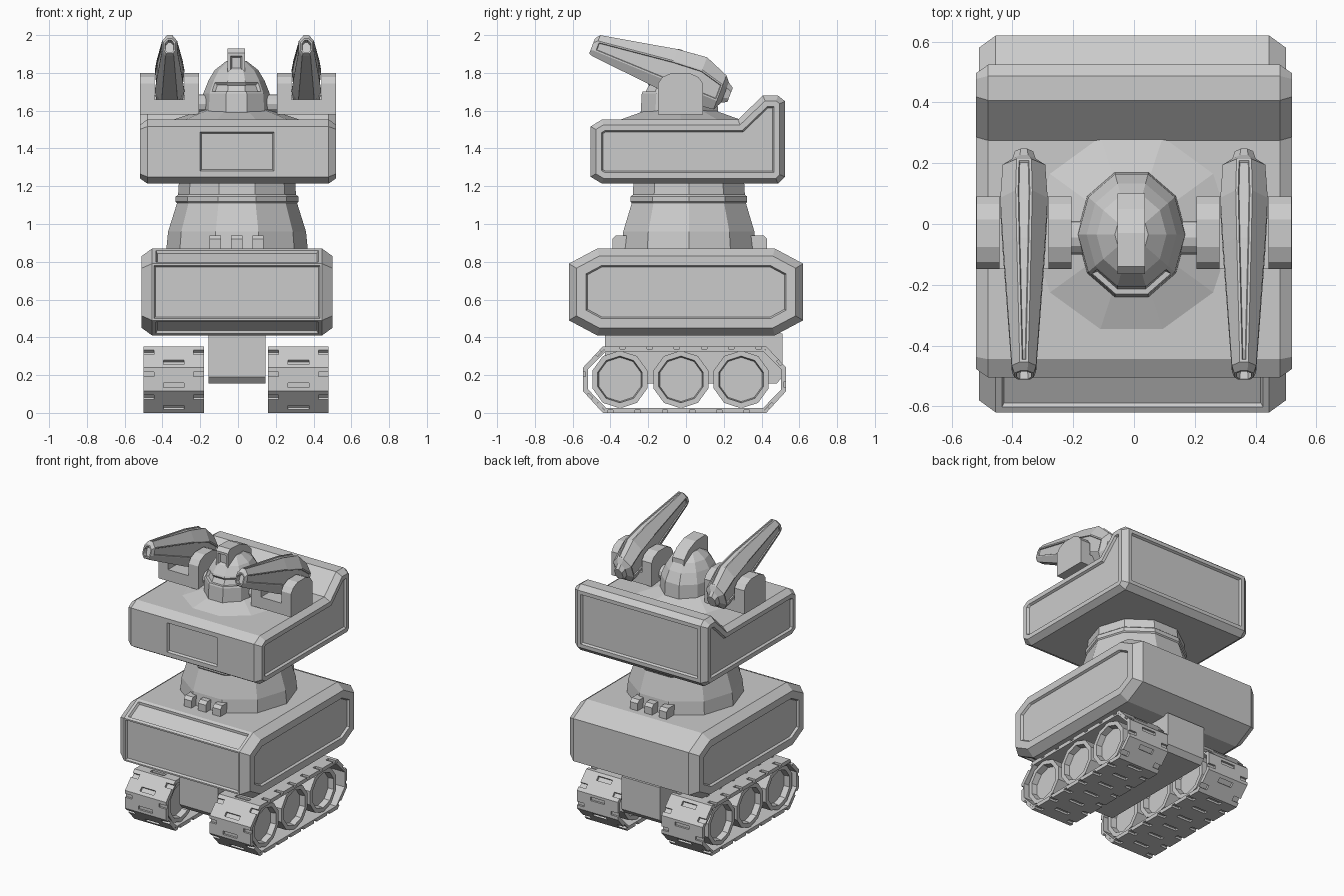
import bpy, bmesh, math
from mathutils import Vector, Matrix

cube = bpy.data.objects.get("Cube")
if cube:
    bpy.data.objects.remove(cube, do_unlink=True)

grey = bpy.data.materials.new("plain grey")
grey.use_nodes = True
grey.diffuse_color = (0.6, 0.6, 0.6, 1)
grey.node_tree.nodes["Principled BSDF"].inputs["Base Color"].default_value = (0.6, 0.6, 0.6, 1)


def finish(bm, name):
    mesh = bpy.data.meshes.new(name)
    bm.normal_update()
    bm.to_mesh(mesh)
    bm.free()
    mesh.materials.append(grey)
    obj = bpy.data.objects.new(name, mesh)
    bpy.context.scene.collection.objects.link(obj)
    return obj


def loft(rings):
    """Closed, capped skin through rings of equal length."""
    bm = bmesh.new()
    rows = [[bm.verts.new(p) for p in ring] for ring in rings]
    n = len(rows[0])
    for a, b in zip(rows, rows[1:]):
        for i in range(n):
            j = (i + 1) % n
            bm.faces.new((a[i], a[j], b[j], b[i]))
    bm.faces.new(rows[0])
    bm.faces.new(rows[-1])
    bmesh.ops.recalc_face_normals(bm, faces=bm.faces)
    bm.normal_update()
    return bm


def prism(profile, x0, x1):
    """Side profile of (y, z) points swept along x."""
    return loft([[(x, y, z) for y, z in profile] for x in (x0, x1)])


def facing(bm, x=0, y=0, z=0, limit=0.95):
    d = Vector((x, y, z)).normalized()
    return [f for f in bm.faces if f.normal.dot(d) > limit]


def inset(bm, faces, width, depth=0.0):
    bmesh.ops.inset_region(bm, faces=faces, thickness=width, depth=depth, use_even_offset=True)
    bm.normal_update()


def panel(bm, faces, margin, depth=0.015):
    """Recessed panel with a margin round it."""
    inset(bm, faces, margin)
    inset(bm, faces, 0.008, -depth)


def lathe(profile, cx, cy, sides=10, stretch=1.0):
    """Faceted upright shape from (radius, z) points."""
    turn = [2 * math.pi * i / sides for i in range(sides)]
    return loft([[(cx + r * math.cos(a), cy + stretch * r * math.sin(a), z) for a in turn]
                 for r, z in profile])


# Lower hull
hull = prism([(-0.62, 0.79), (-0.47, 0.87), (0.47, 0.87), (0.62, 0.79),
              (0.62, 0.49), (0.47, 0.41), (-0.47, 0.41), (-0.62, 0.49)], -0.455, 0.445)
for s in (-1, 1):
    end = facing(hull, x=s)
    inset(hull, end, 0.04, 0.055)
    panel(hull, end, 0.05)
front = facing(hull, y=-1, limit=0.99)
slopes = facing(hull, y=-0.08, z=0.15, limit=0.99) + facing(hull, y=-0.08, z=-0.15, limit=0.99)
panel(hull, front, 0.01)
for f in slopes:
    panel(hull, [f], 0.02)
finish(hull, "lower_hull")

# Upper body with raised rear wall
body = prism([(-0.505, 1.516), (-0.445, 1.553), (0.275, 1.553), (0.407, 1.68), (0.487, 1.68),
              (0.524, 1.65), (0.524, 1.25), (0.487, 1.214), (-0.445, 1.214), (-0.505, 1.25)],
             -0.48, 0.48)
for s in (-1, 1):
    end = facing(body, x=s)
    inset(body, end, 0.028, 0.04)
    panel(body, end, 0.03)
panel(body, facing(body, y=1, limit=0.99), 0.025)
for x in (-0.23, 0.22):
    for f in facing(body, y=-1, limit=0.99):
        bmesh.ops.bisect_plane(body, geom=[f] + f.edges[:] + f.verts[:],
                               plane_co=(x, 0, 0), plane_no=(1, 0, 0))
middle = [f for f in facing(body, y=-1, limit=0.99) if abs(f.calc_center_median().x) < 0.1]
panel(body, middle, 0.03)
finish(body, "upper_body")

# Faceted neck
finish(lathe([(0.375, 0.86), (0.365, 0.96), (0.318, 1.11), (0.325, 1.118),
              (0.325, 1.145), (0.312, 1.155), (0.308, 1.22)], -0.005, 0.015), "neck")

# Small blocks at the neck foot, front and back
for side, label in ((-1, "front"), (1, "back")):
    y0, y1 = 0.02 + side * 0.30, 0.02 + side * 0.41
    for i in range(3):
        x = -0.12 + 0.113 * i
        block = prism([(y0, 0.86), (y0, 0.94), (y1 - side * 0.02, 0.94), (y1, 0.92), (y1, 0.86)],
                      x - 0.03, x + 0.03)
        finish(block, f"{label}_neck_block_{i + 1}")

# Head: sloped collar, dome with visor, top fin
finish(lathe([(0.332, 1.545), (0.332, 1.553), (0.18, 1.605)], -0.008, -0.03), "head_collar")
dome = lathe([(0.181, 1.59), (0.176, 1.69), (0.148, 1.76), (0.115, 1.815), (0.055, 1.862)],
             -0.008, -0.035, stretch=1.19)
visor = [f for f in dome.faces if 1.70 < f.calc_center_median().z < 1.75 and f.normal.y < -0.5]
panel(dome, visor, 0.012)
finish(dome, "head_dome")
fin = prism([(-0.165, 1.80), (-0.165, 1.905), (-0.14, 1.93), (-0.03, 1.925), (0.05, 1.89),
             (0.10, 1.84), (0.10, 1.80)], -0.055, 0.037)
panel(fin, facing(fin, y=-1), 0.015)
finish(fin, "head_fin")

# Guns on yokes
ALONG = Vector((0, 0.935, -0.355))
UP = Vector((0, 0.355, 0.935))


def gun_ring(cx, t, w, top, bottom):
    c, h = (top + bottom) / 2, (top - bottom) / 2
    half = [(0.35, 1), (1, 0.45), (1, -0.5), (0.55, -1)]
    outline = half + [(-u, v) for u, v in reversed(half)]
    base = Vector((cx, -0.5, 1.935)) + ALONG * t
    return [base + Vector((u * w, 0, 0)) + UP * (c + v * h) for u, v in outline]


STATIONS = [(0, 0.032, 0.05, -0.035), (0.02, 0.04, 0.077, -0.042), (0.43, 0.069, 0.153, -0.082),
            (0.59, 0.078, 0.168, -0.09), (0.72, 0.07, 0.115, -0.078), (0.745, 0.038, 0.085, -0.03),
            (0.775, 0.03, 0.065, -0.015)]
for side, label in ((-1, "right"), (1, "left")):
    cx = side * 0.362
    gun = loft([gun_ring(cx, *s) for s in STATIONS])
    muzzle = [f for f in gun.faces if len(f.verts) == 8 and f.normal.y < 0]
    inset(gun, muzzle, 0.008)
    inset(gun, muzzle, 0.003, -0.03)
    mid = [f for f in gun.faces if -0.46 < f.calc_center_median().y < 0.17 and len(f.verts) == 4]
    for rule in (lambda n: n.x > 0.95, lambda n: n.x < -0.95, lambda n: abs(n.x) < 0.1 and n.z > 0.3):
        strip = [f for f in mid if f.is_valid and rule(f.normal)]
        inset(gun, strip, 0.008)
        inset(gun, strip, 0.003, -0.006)
    finish(gun, f"{label}_gun")

    cheek = [(-0.148, 1.58), (-0.148, 1.745), (-0.125, 1.778), (-0.075, 1.80), (0.015, 1.80),
             (0.065, 1.778), (0.09, 1.745), (0.09, 1.58)]
    for dx, part in ((-0.118, "west"), (0.118, "east")):
        finish(prism(cheek, cx + dx - 0.038, cx + dx + 0.038), f"{label}_yoke_{part}_cheek")
    finish(prism([(-0.148, 1.58), (-0.148, 1.66), (0.09, 1.66), (0.09, 1.58)], cx - 0.1, cx + 0.1),
           f"{label}_yoke_base")
    axle = [(-0.045 + 0.055 * math.cos(k * math.pi / 6), 1.635 + 0.05 * math.sin(k * math.pi / 6))
            for k in range(12)]
    finish(prism(axle, side * 0.12, side * 0.23), f"{label}_gun_axle")

# Chassis block between the tracks
finish(prism([(-0.43, 0.42), (-0.43, 0.19), (-0.40, 0.155), (0.48, 0.155), (0.51, 0.19),
              (0.51, 0.42)], -0.155, 0.145), "chassis")

# Tracks and wheels
LOOP = [(-0.545, 0.115), (-0.545, 0.24), (-0.44, 0.352), (0.425, 0.352),
        (0.53, 0.24), (0.53, 0.115), (0.425, 0.0), (-0.44, 0.0)]
LINKS = [1, 1, 6, 1, 1, 1, 6, 1]
CUTS = [0, 0.15, 0.35, 0.62, 0.82]


def track_band(cx, slotted, thickness, shrink, name):
    """Belt of links; slotted belts leave staggered gaps at middle and edges."""
    path, kinds = [], []
    for i, count in enumerate(LINKS):
        a, b = Vector(LOOP[i]), Vector(LOOP[(i + 1) % len(LOOP)])
        for k in range(count):
            for j, c in enumerate(CUTS):
                path.append(a.lerp(b, (k + c) / count))
                kinds.append(j)
    centre = Vector((-0.0075, 0.176))
    scale = Vector((1 - shrink / 0.54, 1 - shrink / 0.176))
    path = [centre + (p - centre) * scale for p in path]
    xs = [cx + u for u in (-0.16, -0.105, -0.055, 0.055, 0.105, 0.16)]
    bm = bmesh.new()
    rows = [[bm.verts.new((x, p.x, p.y)) for x in xs] for p in path]
    for i, kind in enumerate(kinds):
        a, b = rows[i], rows[(i + 1) % len(rows)]
        for c in range(5):
            gap = (kind == 1 and c == 2) or (kind == 3 and c in (0, 4))
            if not (slotted and gap):
                bm.faces.new((a[c], b[c], b[c + 1], a[c + 1]))
    bmesh.ops.recalc_face_normals(bm, faces=bm.faces)
    bm.normal_update()
    top = max(bm.faces, key=lambda f: f.calc_center_median().z)
    if top.normal.z < 0:
        bmesh.ops.reverse_faces(bm, faces=bm.faces)
    obj = finish(bm, name)
    mod = obj.modifiers.new("thickness", "SOLIDIFY")
    mod.thickness = thickness
    mod.offset = -1
    mod.use_even_offset = True


for cx, label in ((-0.34, "right"), (0.32, "left")):
    track_band(cx, True, 0.016, 0.0, f"{label}_track_treads")
    track_band(cx, False, 0.012, 0.014, f"{label}_track_belt")
    for i, y in enumerate((-0.35, -0.027, 0.292)):
        rim = [(y + 0.153 * math.cos(k * math.pi / 5 + math.pi / 10),
                0.177 + 0.153 * math.sin(k * math.pi / 5 + math.pi / 10)) for k in range(10)]
        wheel = prism(rim, cx - 0.14, cx + 0.14)
        for s in (-1, 1):
            hub = facing(wheel, x=s)
            inset(wheel, hub, 0.028)
            inset(wheel, hub, 0.006, -0.04)
        finish(wheel, f"{label}_wheel_{i + 1}")
